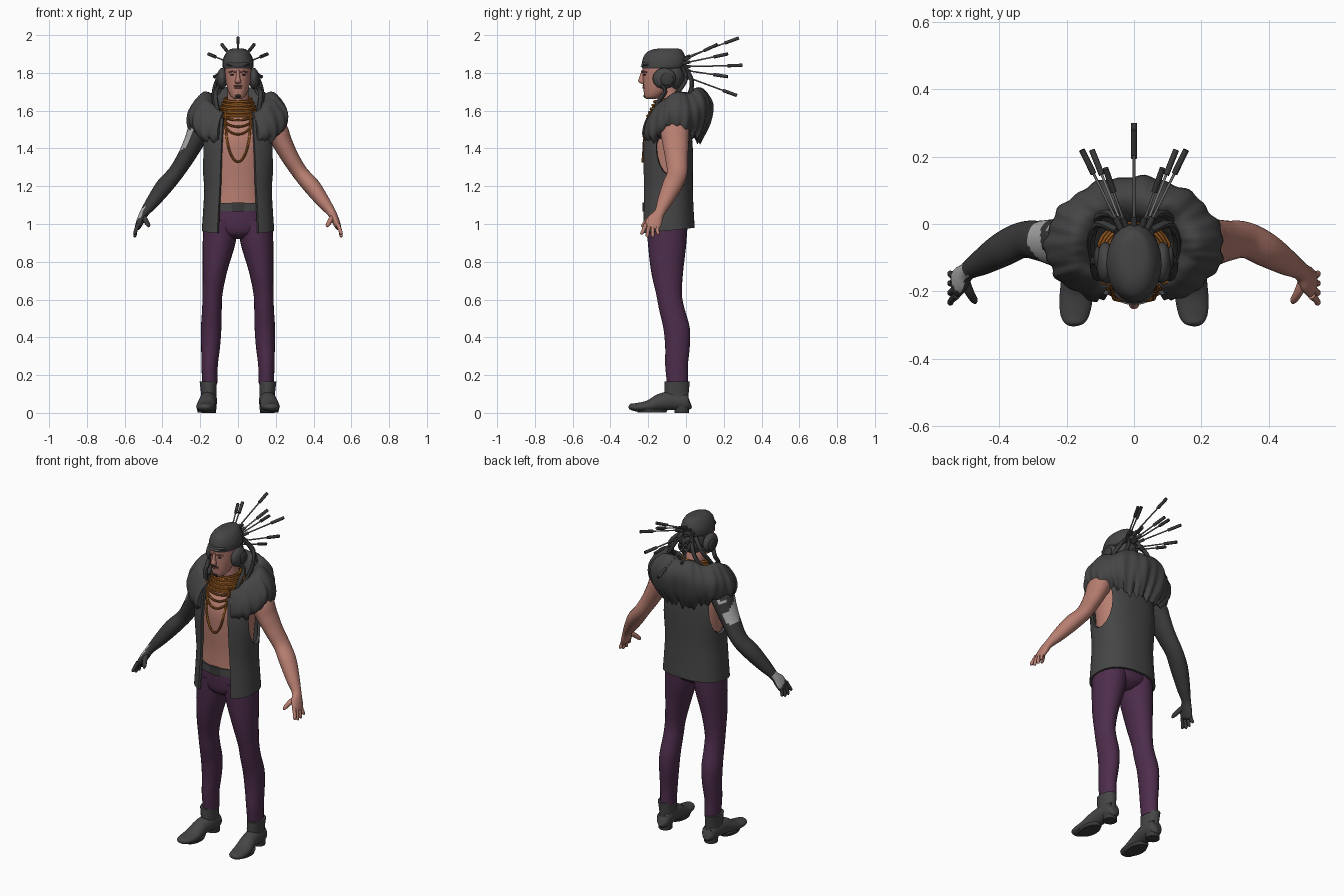
import bpy, bmesh
from math import sin, cos, pi, radians, sqrt, copysign, asin
from mathutils import Vector

cube = bpy.data.objects.get("Cube")
if cube:
    bpy.data.objects.remove(cube, do_unlink=True)


def material(name, r, g, b):
    mat = bpy.data.materials.new(name)
    mat.use_nodes = True
    mat.diffuse_color = (r, g, b, 1)
    bsdf = mat.node_tree.nodes["Principled BSDF"]
    bsdf.inputs["Base Color"].default_value = (r, g, b, 1)
    bsdf.inputs["Roughness"].default_value = 0.8
    return mat


CLOTH = material("charcoal cloth", .06, .06, .06)
DARK = material("dark synthetic", .042, .042, .042)
LIGHT = material("pale plating", .42, .42, .42)
STEEL = material("steel", .2, .2, .2)
SKIN = material("skin", .48, .21, .165)
LIP = material("lips", .3, .11, .1)
PURPLE = material("purple trousers", .075, .026, .072)
COPPER = material("copper", .3, .1, .015)
HAIR = material("black hair", .02, .018, .016)

X, Y, Z = Vector((1, 0, 0)), Vector((0, 1, 0)), Vector((0, 0, 1))
SIDES = (("left", 1), ("right", -1))
parts = []


def smooth_path(pts, steps):
    """Catmull-Rom interpolation of tuples of any length."""
    pts = [Vector(p) for p in pts]
    out = []
    for i in range(len(pts) - 1):
        a, b, c = pts[max(i - 1, 0)], pts[i], pts[i + 1]
        d = pts[min(i + 2, len(pts) - 1)]
        for k in range(steps):
            t = k / steps
            out.append(b + .5 * t * (c - a + t * (2 * a - 5 * b + 4 * c - d
                                                  + t * (3 * b - a - 3 * c + d))))
    return out + [pts[-1]]


def skin(name, rings, mats, side=1, rule=None, closed=False):
    """Join closed rings of points into a surface, with capped ends."""
    bm = bmesh.new()
    rows = [[bm.verts.new((p[0] * side, p[1], p[2])) for p in r] for r in rings]
    n = len(rows[0])
    for a, b in zip(rows, rows[1:] + rows[:1] if closed else rows[1:]):
        for j in range(n):
            bm.faces.new((a[j], a[(j + 1) % n], b[(j + 1) % n], b[j]))
    if not closed:
        bm.faces.new(rows[0])
        bm.faces.new(rows[-1])
    bmesh.ops.recalc_face_normals(bm, faces=bm.faces)
    if rule:
        for f in bm.faces:
            f.material_index = rule(f.calc_center_median(), f.normal)
    mesh = bpy.data.meshes.new(name)
    bm.to_mesh(mesh)
    bm.free()
    for m in mats:
        mesh.materials.append(m)
    obj = bpy.data.objects.new(name, mesh)
    bpy.context.collection.objects.link(obj)
    parts.append(obj)
    return obj


def loft(name, pts, *mats, side=1, ref=X, level=True, n=24, steps=4, rule=None, closed=False):
    """Ellipse sections (x, y, z, radius along ref, other radius) along a path."""
    path = smooth_path(pts, steps)
    rings = []
    for i, p in enumerate(path):
        if level:
            u, v = X, Y
        else:
            t = (path[min(i + 1, len(path) - 1)] - path[max(i - 1, 0)])[:3]
            t = Vector(t).normalized()
            u = (ref - t * ref.dot(t)).normalized()
            v = t.cross(u)
        a, b = max(p[3], .001), max(p[4], .001)
        rings.append([Vector(p[:3]) + u * a * cos(k * 2 * pi / n) + v * b * sin(k * 2 * pi / n)
                      for k in range(n)])
    return skin(name, rings, mats, side, rule, closed)


def tube(name, pts, r, mat, side=1, n=8, steps=4, ref=Vector((1, .2, .1))):
    return loft(name, [(*p, r, r) for p in pts], mat, side=side, level=False, n=n, steps=steps, ref=ref)


def blob(name, centre, size, mat, side=1):
    cx, cy, cz = centre
    pts = [(cx, cy, cz - size[2] * cos(k * pi / 10), size[0] * sin(k * pi / 10),
            size[1] * sin(k * pi / 10)) for k in range(11)]
    return loft(name, pts, mat, side=side, n=20, steps=1)


# Trousers and belt
for label, s in SIDES:
    loft(label + "_trouser_leg", [
        (.15, -.045, .15, .04, .055), (.15, -.05, .25, .043, .06), (.145, -.045, .35, .05, .065),
        (.142, -.05, .45, .054, .07), (.138, -.075, .55, .052, .068), (.135, -.09, .63, .053, .068),
        (.122, -.1, .75, .065, .085), (.1, -.1, .9, .087, .102), (.09, -.1, 1.02, .09, .108)],
        PURPLE, side=s)
loft("trouser_seat", [(0, -.1, .92, .04, .06), (0, -.1, .95, .13, .1), (0, -.1, 1, .178, .112),
                      (0, -.1, 1.08, .17, .115)], PURPLE)
loft("belt", [(0, -.1, 1.068, .176, .121), (0, -.1, 1.112, .17, .12)], CLOTH, steps=1)
loft("belt_buckle", [(0, -.218, 1.065, .035, .012), (0, -.218, 1.115, .035, .012)], DARK, n=4, steps=1)

# Boots
for label, s in SIDES:
    loft(label + "_boot_shaft", [(.155, -.045, .05, .042, .06), (.155, -.05, .1, .041, .064),
                                 (.158, -.047, .165, .045, .067)], CLOTH, side=s)
    loft(label + "_boot_foot", [
        (.153, .02, .06, .02, .03), (.153, .005, .058, .04, .046), (.156, -.06, .065, .045, .05),
        (.163, -.13, .058, .045, .046), (.17, -.2, .036, .05, .03), (.176, -.265, .03, .044, .022),
        (.178, -.295, .034, .028, .015), (.178, -.303, .036, .006, .004)],
        CLOTH, side=s, level=False)
    loft(label + "_boot_heel", [(.154, -.022, 0, .038, .038), (.154, -.024, .045, .04, .042)],
         DARK, side=s, steps=1)
    loft(label + "_boot_sole", [(.168, -.18, .002, .045, .075), (.168, -.18, .02, .05, .085)],
         DARK, side=s, steps=1)

# Bare torso and neck
loft("torso", [(0, -.1, 1.06, .16, .113), (0, -.1, 1.2, .152, .112), (0, -.1, 1.35, .165, .122),
               (0, -.1, 1.47, .172, .12), (0, -.085, 1.56, .13, .09), (0, -.08, 1.61, .065, .065),
               (0, -.095, 1.7, .055, .055), (0, -.11, 1.75, .05, .05)], SKIN, n=32)

# Open vest: each ring runs around the outside and back along the inside
rings = []
for z, rx, ry, gap in smooth_path([(.95, .192, .146, .115), (1.08, .184, .14, .108), (1.2, .18, .136, .1),
                                   (1.4, .194, .136, .09), (1.56, .175, .12, .08)], 6):
    start = asin(gap / rx) * .85
    arc = [start + (2 * pi - 2 * start) * k / 56 for k in range(57)]
    ring = []
    for inset, angles in ((0, arc), (.014, arc[::-1])):
        for a in angles:
            sx, cy = copysign(abs(sin(a)) ** .85, sin(a)), copysign(abs(cos(a)) ** .85, cos(a))
            hem = .03 * (1 - cos(a)) * max(0, 1.1 - z) / .3
            ring.append(((rx - inset) * sx, -.1 - (ry - inset) * cy, z + hem))
    rings.append(ring)
vest = skin("vest", rings, [CLOTH])
for label, s in SIDES:
    cutter = blob(label + "_armhole_cutter", (.2, -.075, 1.41), (.09, .085, .16), CLOTH, s)
    cutter.hide_render = True
    parts.remove(cutter)
    mod = vest.modifiers.new(label + "_armhole", "BOOLEAN")
    mod.operation, mod.object, mod.solver = "DIFFERENCE", cutter, "EXACT"
    bpy.context.view_layer.objects.active = vest
    bpy.ops.object.modifier_apply(modifier=mod.name)
    bpy.data.objects.remove(cutter, do_unlink=True)

# Fur mantle: sections of (reach, height) blended from front to side to back
FRONT = [(.55, 1.54), (.68, 1.6), (.85, 1.58), (1, 1.52), (1.02, 1.46), (.8, 1.43)]
SIDE = [(.4, 1.57), (.52, 1.66), (.74, 1.69), (1, 1.61), (1, 1.53), (.8, 1.49)]
BACK = [(.32, 1.58), (.45, 1.69), (.75, 1.72), (1, 1.65), (.93, 1.54), (.7, 1.45)]
rings, open_angle = [], radians(24)
for k in range(141):
    a = open_angle + (2 * pi - 2 * open_angle) * k / 140
    phi = min(a, 2 * pi - a)
    if phi < pi / 2:
        low, high, t, depth = FRONT, SIDE, (phi - open_angle) / (pi / 2 - open_angle), .17
    else:
        low, high, t, depth = SIDE, BACK, phi / (pi / 2) - 1, .21
    t = t * t * (3 - 2 * t)
    section = []
    for i, (p, q) in enumerate(zip(low, high)):
        shag = i / 5
        f = (p[0] + (q[0] - p[0]) * t) * (1 + shag * (.025 * sin(11 * a) + .02 * sin(23 * a + 1)))
        z = p[1] + (q[1] - p[1]) * t + .008 * sin(7 * a + i)
        z -= shag ** 3 * .022 * (abs(sin(9 * a)) + .5 * sin(31 * a))
        section.append((.258 * f * sin(a), -.07 - depth * f * cos(a), z))
    rings.append(smooth_path(section, 4))
skin("fur_mantle", rings, [CLOTH])


# Arms and hands: the right one is synthetic with pale plates
def plating(c, n):
    zone = 1.37 < c.z < 1.5 or .99 < c.z < 1.09
    return int(zone and -n.x + .8 * n.z + .3 * n.y > .55 and sin(42 * c.z + 30 * c.y) > -.5)


for label, s in SIDES:
    mats, rule = ([SKIN], None) if s > 0 else ([DARK, LIGHT], plating)
    opts = dict(side=s, ref=Y, level=False)
    loft(label + "_arm", [
        (.15, -.065, 1.55, .05, .04), (.2, -.06, 1.5, .075, .06), (.235, -.055, 1.43, .07, .053),
        (.278, -.05, 1.35, .06, .046), (.33, -.047, 1.27, .054, .042), (.39, -.075, 1.2, .052, .045),
        (.45, -.112, 1.12, .04, .036), (.495, -.14, 1.06, .028, .024), (.515, -.165, 1.02, .042, .021),
        (.53, -.18, .985, .04, .016), (.533, -.184, .975, .02, .008)], *mats, rule=rule, steps=6, **opts)
    for i, finger in enumerate(("index", "middle", "ring", "little")):
        y = -.212 + .021 * i
        drop = (.95, .937, .937, .948)[i]
        loft(f"{label}_{finger}_finger", [
            (.527, y, 1.0, .011, .012), (.54, y - .012 + .003 * i, .97, .01, .01),
            (.546, y - .022 + .008 * i, drop, .009, .009), (.546, y - .024 + .008 * i, drop - .006, .003, .003)],
            mats[0], n=10, **opts)
    loft(label + "_thumb", [(.505, -.165, 1.04, .016, .016), (.49, -.2, 1.02, .014, .014),
                            (.475, -.225, .995, .011, .011), (.472, -.235, .985, .004, .004)],
         mats[0], n=10, side=s, level=False)

# Head and face
loft("head", [(0, -.185, 1.663, .02, .028), (0, -.175, 1.675, .038, .045), (0, -.155, 1.71, .055, .07),
              (0, -.14, 1.76, .066, .088), (0, -.132, 1.81, .07, .098), (0, -.13, 1.86, .068, .098),
              (0, -.13, 1.9, .045, .07)], SKIN)
loft("nose", [(0, -.225, 1.815, .008, .01), (0, -.232, 1.78, .01, .014), (0, -.236, 1.755, .016, .017),
              (0, -.226, 1.742, .012, .01)], SKIN, n=12)
blob("mouth", (0, -.221, 1.721, ), (.022, .01, .005), LIP)
blob("moustache", (0, -.224, 1.731), (.024, .008, .003), HAIR)
blob("chin_beard", (0, -.205, 1.678), (.02, .02, .014), HAIR)
for label, s in SIDES:
    blob(label + "_eye", (.029, -.219, 1.79), (.012, .006, .005), HAIR, s)
    tube(label + "_eyebrow", [(.012, -.231, 1.803), (.03, -.225, 1.808), (.047, -.209, 1.803)], .004, LIP, s)

# Cap with ear guards and neck guard
loft("cap", [(0, -.122, 1.822, .076, .108), (0, -.118, 1.835, .082, .115), (0, -.115, 1.87, .08, .115),
             (0, -.112, 1.905, .064, .1), (0, -.1, 1.925, .042, .072), (0, -.09, 1.93, .012, .03)], CLOTH)
blob("neck_guard", (0, -.065, 1.79), (.072, .058, .085), CLOTH)
blob("cap_peak", (0, -.2, 1.845), (.06, .037, .016), CLOTH)
blob("forehead_plate", (0, -.232, 1.836), (.035, .008, .004), LIGHT)
for label, s in SIDES:
    blob(label + "_ear_guard", (.084, -.115, 1.77), (.028, .062, .056), CLOTH, s)
    blob(label + "_ear_disc", (.108, -.1, 1.765), (.012, .035, .035), DARK, s)
    cables = ([(.05, -.02, 1.83), (.105, 0, 1.77), (.128, -.05, 1.69), (.118, -.12, 1.61)],
              [(.03, -.01, 1.84), (.07, .03, 1.76), (.112, .015, 1.68), (.12, -.05, 1.6)],
              [(.09, -.13, 1.74), (.118, -.11, 1.7), (.115, -.15, 1.64), (.1, -.16, 1.58)])
    for i, path in enumerate(cables):
        tube(f"{label}_cable_{i + 1}", path, .012, DARK, s)

# Fan of rods behind the head
tips = [(0, .28, 1.985, 1), (0, .3, 1.84, 1), (0, .27, 1.68, 1)]
for _, s in SIDES:
    tips += [(.085, .165, 1.95, s), (.155, .22, 1.9, s), (.125, .22, 1.78, s)]
for i, (x, y, z, s) in enumerate(tips):
    tip = Vector((x, y, z))
    base = Vector((x * .25, -.015, 1.83 + (z - 1.83) * .3))
    way = (tip - base).normalized()
    tube(f"rod_{i + 1}", [base, tip - way * .07], .004, STEEL, s, steps=1)
    tube(f"rod_grip_{i + 1}", [tip - way * .08, tip], .009, DARK, s, steps=1, n=10)
    tube(f"rod_socket_{i + 1}", [base - way * .02, base + way * .04], .009, DARK, s, steps=1, n=10)

# Copper collar, neck rings and hanging chains
loft("copper_collar", [(0, -.105, 1.565, .1, .1), (0, -.1, 1.6, .09, .09), (0, -.095, 1.645, .066, .066)], COPPER)
for i in range(5):
    r, z = .072 + .009 * i, 1.66 - .019 * i
    hoop = [(r * sin(k * pi / 16), -.096 - r * cos(k * pi / 16), z - .012 * cos(k * pi / 16), .007, .007)
            for k in range(32)]
    loft(f"neck_ring_{i + 1}", hoop, COPPER, level=False, ref=Z, n=8, steps=1, closed=True)
for i, (width, low) in enumerate(((.095, 1.55), (.09, 1.515), (.085, 1.475), (.067, 1.33))):
    path = []
    for k in range(25):
        a = (k / 12 - 1) * pi / 2
        x, z = width * sin(a), low + (1.6 - low) * (1 - cos(a) ** .8 if abs(a) < 1.57 else 1)
        reach = min(.13, .13 - .3 * (z - 1.45))
        path.append((x, -.1 - reach * sqrt(1 - (x / .17) ** 2), z))
    tube(f"chain_{i + 1}", path, .006, COPPER, steps=2, ref=Y)

# Smooth shading with sharp edges kept
bpy.ops.object.select_all(action="DESELECT")
for obj in parts:
    obj.select_set(True)
bpy.context.view_layer.objects.active = parts[0]
bpy.ops.object.shade_smooth_by_angle(angle=radians(45))
